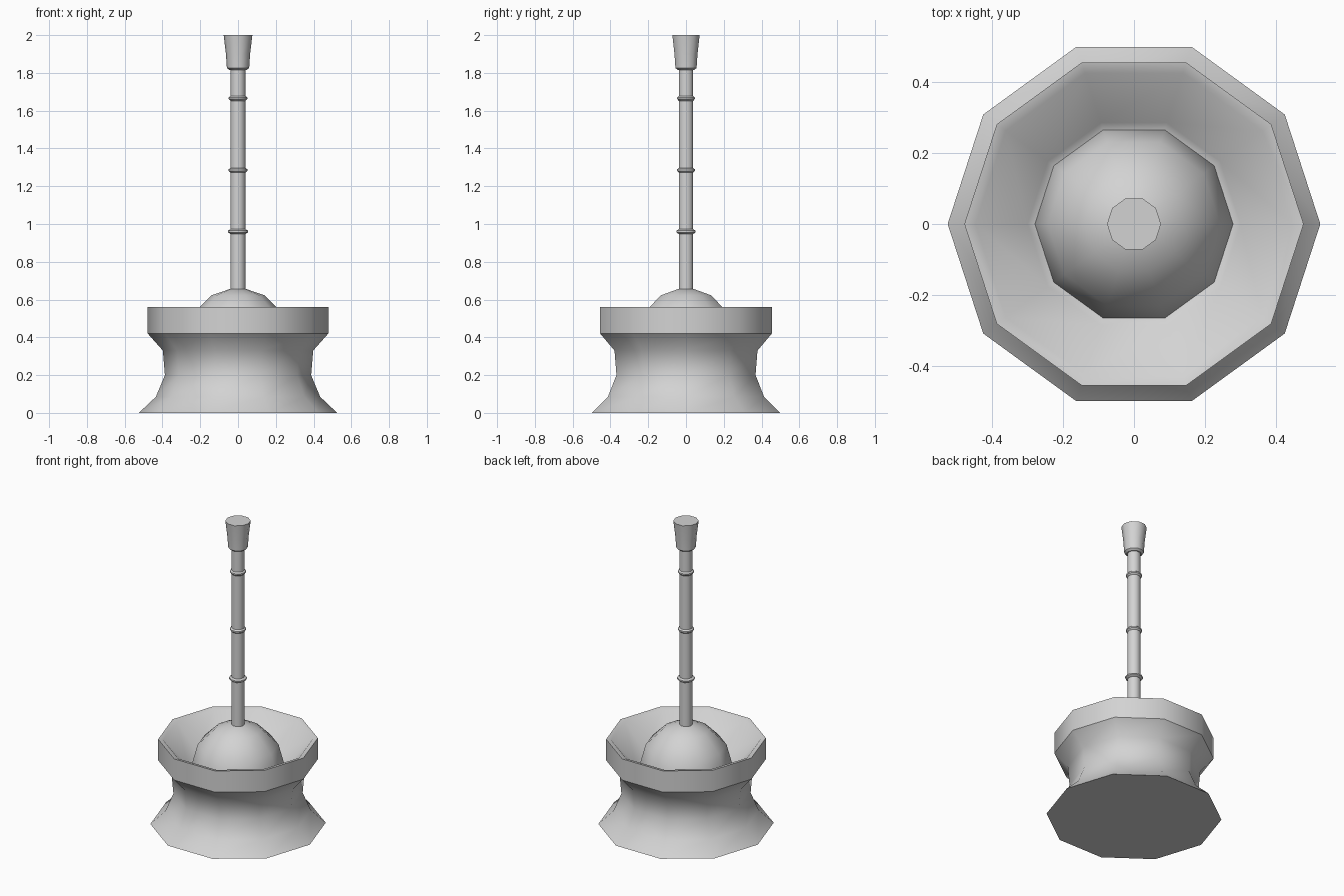
import bpy
import bmesh
import math

SIDES = 10

cube = bpy.data.objects.get("Cube")
if cube:
    bpy.data.objects.remove(cube, do_unlink=True)

grey = bpy.data.materials.new("plain grey")
grey.use_nodes = True
colour = (0.65, 0.65, 0.65, 1)
grey.diffuse_color = colour
for node in grey.node_tree.nodes:
    if node.type == "BSDF_PRINCIPLED":
        node.inputs["Base Color"].default_value = colour


def lathe(name, profile, smooth_angle=38.5):
    """Spin (radius, height) points into a closed ten-sided part."""
    bm = bmesh.new()
    rings = []
    for r, z in profile:
        rings.append([bm.verts.new((r * math.cos(a), r * math.sin(a), z))
                      for a in (math.tau * i / SIDES for i in range(SIDES))])
    for low, high in zip(rings, rings[1:]):
        for i in range(SIDES):
            j = (i + 1) % SIDES
            bm.faces.new((low[i], low[j], high[j], high[i]))
    bm.faces.new(rings[0])
    bm.faces.new(rings[-1])
    bmesh.ops.recalc_face_normals(bm, faces=bm.faces)
    mesh = bpy.data.meshes.new(name)
    bm.to_mesh(mesh)
    bm.free()
    obj = bpy.data.objects.new(name, mesh)
    bpy.context.collection.objects.link(obj)
    mesh.materials.append(grey)
    bpy.ops.object.select_all(action="DESELECT")
    obj.select_set(True)
    bpy.context.view_layer.objects.active = obj
    bpy.ops.object.shade_smooth_by_angle(angle=math.radians(smooth_angle))
    return obj


# Waisted stand with a collar and a hollow sloping bowl
lathe("stand", [(0.525, 0), (0.435, 0.085), (0.387, 0.2), (0.398, 0.33),
                (0.478, 0.42), (0.478, 0.56), (0.447, 0.553),
                (0.30, 0.39), (0.27, 0.38), (0.1, 0.37)])

# Domed brush head resting in the bowl
dome_radius, dome_base = 0.28, 0.38
lathe("brush_dome", [(dome_radius * math.cos(math.radians(t)),
                      dome_base + dome_radius * math.sin(math.radians(t)))
                     for t in (-10, 0, 30, 60, 82)])

# Slim handle
lathe("handle", [(0.04, 0.6), (0.04, 1.83)])

# Raised bands on the handle
for number, (z, r) in enumerate([(0.96, 0.053), (1.285, 0.049), (1.665, 0.049)], 1):
    lathe(f"handle_ring_{number}", [(0.039, z - 0.014), (r, z - 0.004),
                                    (r, z + 0.005), (0.039, z + 0.013)])

# Flared grip at the top
lathe("grip", [(0.046, 1.815), (0.059, 1.826), (0.064, 1.9), (0.076, 2.0)])
